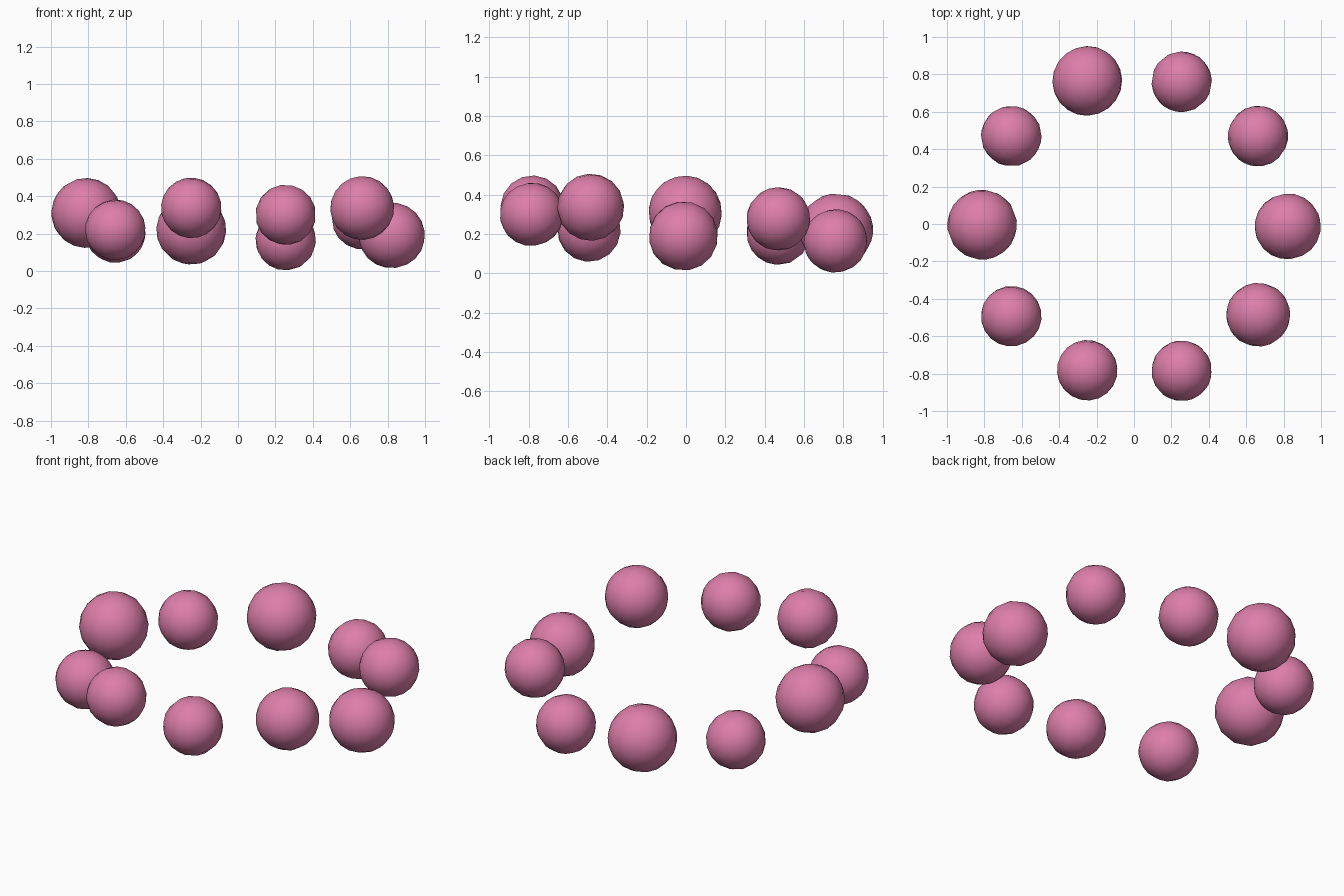
import bpy, bmesh, random
from mathutils import Euler, Matrix, Vector

if "Cube" in bpy.data.objects:
    bpy.data.objects.remove(bpy.data.objects["Cube"])

random.seed(4)
pink = bpy.data.materials.new("rose_pink")
pink.diffuse_color = (0.73, 0.21, 0.40, 1)
pink.use_nodes = True
pink.node_tree.nodes["Principled BSDF"].inputs["Base Color"].default_value = pink.diffuse_color

# Ring of loose beads: centre x, y, z and radius, clockwise from the back left
BEADS = [
    (-0.25, 0.765, 0.22, 0.187),
    (0.255, 0.76, 0.165, 0.162),
    (0.663, 0.47, 0.277, 0.162),
    (0.822, -0.013, 0.19, 0.177),
    (0.664, -0.485, 0.336, 0.171),
    (0.255, -0.785, 0.30, 0.162),
    (-0.25, -0.782, 0.337, 0.162),
    (-0.656, -0.493, 0.22, 0.162),
    (-0.812, -0.004, 0.31, 0.187),
    (-0.656, 0.47, 0.205, 0.162),
]


def bead(index, x, y, z, radius):
    """Coarse smooth ball, tumbled to its own angle."""
    mesh = bpy.data.meshes.new(f"bead_{index}")
    tumble = Euler([random.uniform(0, 6.28) for _ in range(3)]).to_matrix().to_4x4()
    bm = bmesh.new()
    bmesh.ops.create_uvsphere(bm, u_segments=16, v_segments=10, radius=radius,
                              matrix=Matrix.Translation(Vector((x, y, z))) @ tumble)
    for face in bm.faces:
        face.smooth = True
    bm.to_mesh(mesh)
    bm.free()
    mesh.materials.append(pink)
    obj = bpy.data.objects.new(f"bead_{index}", mesh)
    bpy.context.collection.objects.link(obj)


for i, values in enumerate(BEADS, 1):
    bead(i, *values)
